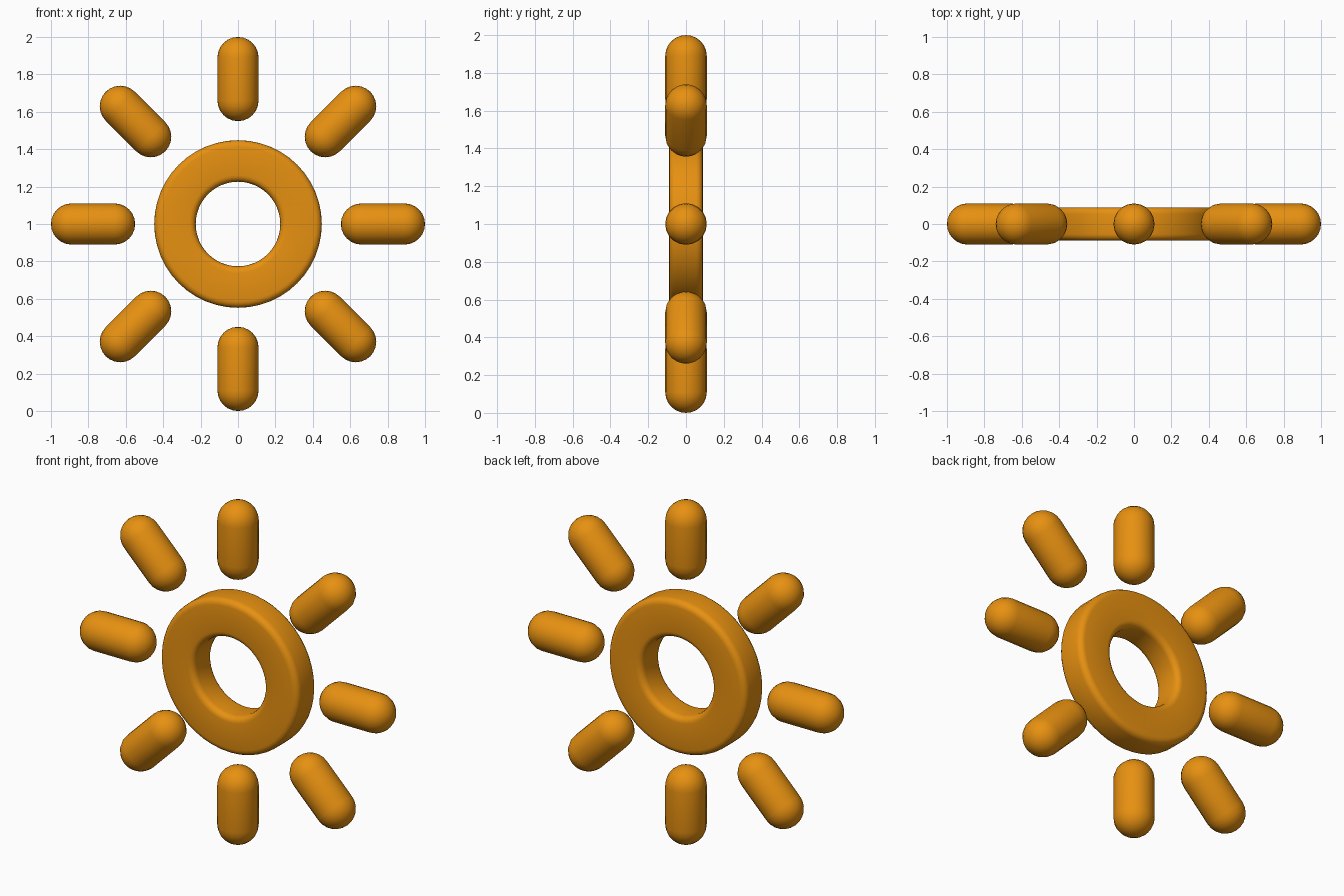
import bpy, bmesh, math
from mathutils import Matrix, Vector

if "Cube" in bpy.data.objects:
    bpy.data.objects.remove(bpy.data.objects["Cube"])

CENTRE = Vector((0, 0, 1))

orange = bpy.data.materials.new("warm_orange")
orange.diffuse_color = (0.88, 0.31, 0.006, 1)
orange.use_nodes = True
orange.node_tree.nodes["Principled BSDF"].inputs["Base Color"].default_value = orange.diffuse_color


def lathe(name, profile, steps, closed, matrix):
    """Revolve an (r, z) profile about z, then place it with a matrix."""
    bm = bmesh.new()
    verts = [bm.verts.new((r, 0, z)) for r, z in profile]
    edges = [bm.edges.new(p) for p in zip(verts, verts[1:])]
    if closed:
        edges.append(bm.edges.new((verts[-1], verts[0])))
    bmesh.ops.spin(bm, geom=verts + edges, cent=(0, 0, 0), axis=(0, 0, 1),
                   angle=2 * math.pi, steps=steps)
    bmesh.ops.remove_doubles(bm, verts=bm.verts, dist=1e-4)
    bmesh.ops.transform(bm, matrix=matrix, verts=bm.verts)
    bmesh.ops.recalc_face_normals(bm, faces=bm.faces)
    mesh = bpy.data.meshes.new(name)
    bm.to_mesh(mesh)
    bm.free()
    mesh.materials.append(orange)
    mesh.shade_smooth()
    obj = bpy.data.objects.new(name, mesh)
    bpy.context.collection.objects.link(obj)
    return obj


# Central ring: rounded rectangle section revolved about y
r_in, r_out, half, bev = 0.226, 0.448, 0.089, 0.035
section = []
for quarter, (cx, cz) in enumerate([(r_out - bev, half - bev), (r_in + bev, half - bev),
                                    (r_in + bev, bev - half), (r_out - bev, bev - half)]):
    for i in range(5):
        a = math.pi / 2 * (quarter + i / 4)
        section.append((cx + bev * math.cos(a), cz + bev * math.sin(a)))
lathe("sun_ring", section, 48, True,
      Matrix.Translation(CENTRE) @ Matrix.Rotation(math.pi / 2, 4, 'X'))

# Eight capsule rays around the ring
rad, inner, outer = 0.11, 0.55, 1.0
capsule = []
for base, start in ((inner + rad, -90), (outer - rad, 0)):
    for i in range(7):
        a = math.radians(start + 15 * i)
        capsule.append((rad * math.cos(a), base + rad * math.sin(a)))
for k in range(8):
    lathe(f"ray_{k + 1}", capsule, 20, False,
          Matrix.Translation(CENTRE) @ Matrix.Rotation(k * math.pi / 4, 4, 'Y'))
